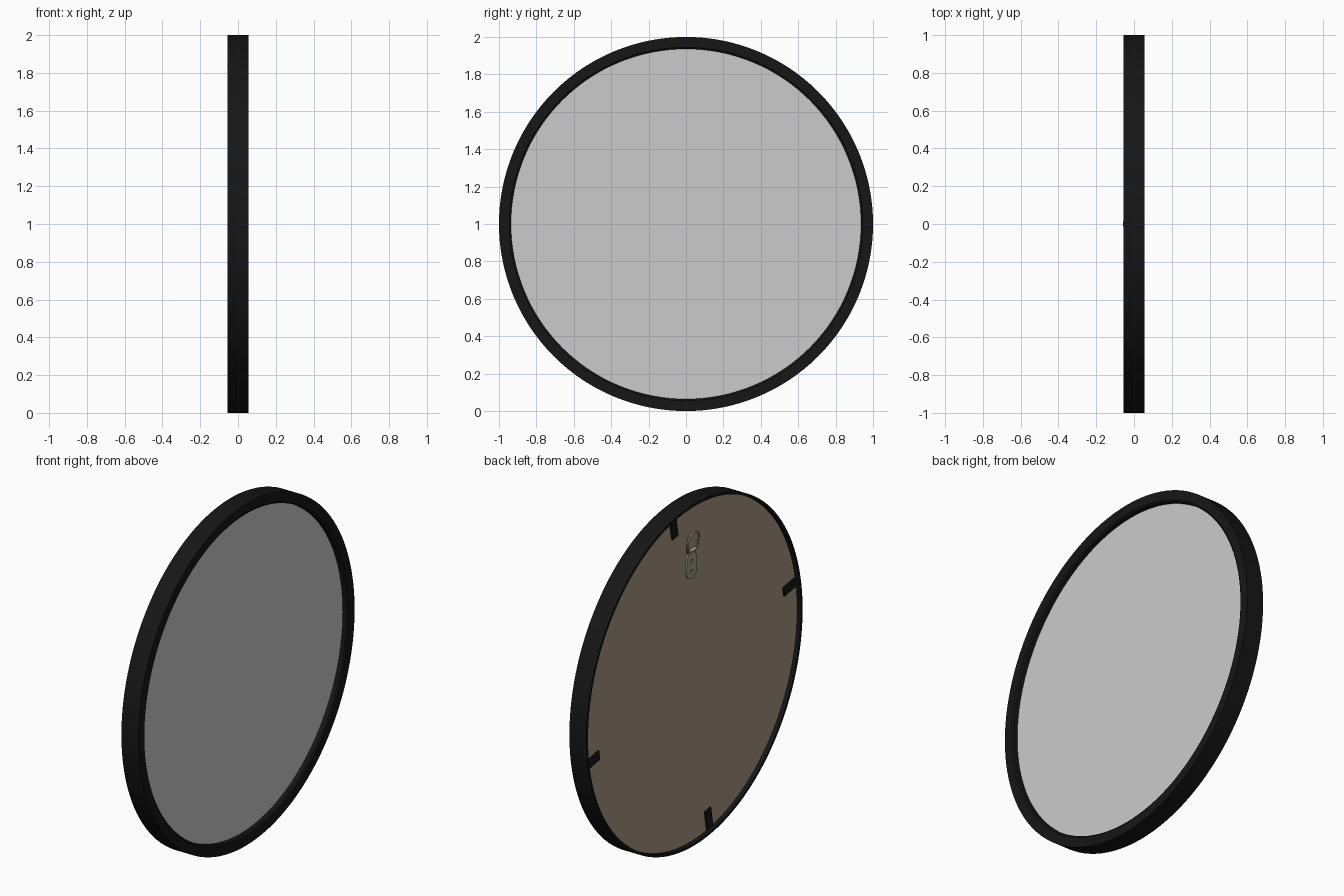
import bpy, bmesh, math
from mathutils import Matrix, Vector

if "Cube" in bpy.data.objects:
    bpy.data.objects.remove(bpy.data.objects["Cube"])

SEG = 128
CZ = 1.0  # height of the mirror centre


def mat(name, rgb):
    m = bpy.data.materials.new(name)
    m.diffuse_color = (*rgb, 1)
    m.use_nodes = True
    m.node_tree.nodes["Principled BSDF"].inputs["Base Color"].default_value = m.diffuse_color
    return m


black = mat("black", (0.008, 0.008, 0.008))
brown = mat("brown_board", (0.40, 0.32, 0.23))
metal = mat("dull_metal", (0.36, 0.36, 0.24))


def finish(bm, name, material=None, smooth=True):
    bmesh.ops.recalc_face_normals(bm, faces=bm.faces)
    me = bpy.data.meshes.new(name)
    bm.to_mesh(me)
    bm.free()
    ob = bpy.data.objects.new(name, me)
    bpy.context.collection.objects.link(ob)
    if material:
        me.materials.append(material)
    if smooth:
        bpy.ops.object.select_all(action='DESELECT')
        bpy.context.view_layer.objects.active = ob
        ob.select_set(True)
        bpy.ops.object.shade_smooth_by_angle(angle=math.radians(30))
    return ob


def lathe_ring(name, profile, material):
    """Spin a closed (radius, x) profile about the x axis."""
    bm = bmesh.new()
    rings = []
    for i in range(SEG):
        a = 2 * math.pi * i / SEG
        rings.append([bm.verts.new((x, r * math.sin(a), CZ + r * math.cos(a))) for r, x in profile])
    n = len(profile)
    for i in range(SEG):
        p, q = rings[i], rings[(i + 1) % SEG]
        for j in range(n):
            k = (j + 1) % n
            bm.faces.new((p[j], p[k], q[k], q[j]))
    return finish(bm, name, material)


def disc(name, radius, x0, x1, material=None):
    bm = bmesh.new()
    m = Matrix.Translation(((x0 + x1) / 2, 0, CZ)) @ Matrix.Rotation(math.pi / 2, 4, 'Y')
    bmesh.ops.create_cone(bm, cap_ends=True, segments=SEG, radius1=radius, radius2=radius,
                          depth=x1 - x0, matrix=m)
    return finish(bm, name, material)


# Frame with front lip, glass and backing board
lathe_ring("frame", [(1.0, -0.055), (1.0, 0.055), (0.945, 0.055), (0.936, 0.048),
                     (0.936, 0.022), (0.985, 0.022), (0.985, -0.055)], black)
disc("mirror_glass", 0.985, 0.0, 0.023)
disc("backing_board", 0.985, -0.03, -0.001, brown)

# Four retaining clips, turned ten degrees off the axes
for i in range(4):
    bm = bmesh.new()
    turn = Matrix.Rotation(math.radians(-10 + 90 * i), 4, 'X')
    m = (Matrix.Translation((-0.034, 0, CZ)) @ turn @ Matrix.Translation((0, 0, 0.925))
         @ Matrix.Diagonal((0.009, 0.055, 0.118, 1)))
    bmesh.ops.create_cube(bm, size=1, matrix=m)
    finish(bm, f"clip_{i + 1}", black, smooth=False)


# Hanger plate: tapered rounded outline with two screw holes
def arc(cy, r, a0, a1, n):
    return [(r * math.cos(a0 + (a1 - a0) * i / n), cy + r * math.sin(a0 + (a1 - a0) * i / n))
            for i in range(n + 1)]


def add_poly(cu, pts):
    sp = cu.splines.new('POLY')
    sp.points.add(len(pts) - 1)
    for p, c in zip(sp.points, pts):
        p.co = (*c, 0, 1) if len(c) == 2 else (*c, 1)
    sp.use_cyclic_u = True


plate = bpy.data.curves.new("hanger_plate", 'CURVE')
plate.dimensions = '2D'
plate.fill_mode = 'BOTH'
plate.extrude = 0.004
add_poly(plate, arc(1.605, 0.048, math.pi, 2 * math.pi, 16) + [(0.045, 1.67), (0.028, 1.725),
                                                              (-0.028, 1.725), (-0.045, 1.67)])
for z in (1.597, 1.655):
    add_poly(plate, arc(z, 0.013, 0, 2 * math.pi * 15 / 16, 15))
plate.materials.append(metal)
ob = bpy.data.objects.new("hanger_plate", plate)
ob.rotation_euler = (math.pi / 2, 0, math.pi / 2)
ob.location.x = -0.034
bpy.context.collection.objects.link(ob)

# Folded barrel that holds the ring
bm = bmesh.new()
bmesh.ops.create_cone(bm, cap_ends=True, segments=20, radius1=0.011, radius2=0.011, depth=0.056,
                      matrix=Matrix.Translation((-0.041, 0, 1.725)) @ Matrix.Rotation(math.pi / 2, 4, 'X'))
finish(bm, "hanger_barrel", metal)

# D-shaped wire ring leaning outwards
ring = bpy.data.curves.new("hanger_ring", 'CURVE')
ring.dimensions = '3D'
ring.bevel_depth = 0.005
ring.bevel_resolution = 3
outline = [(-0.045, 1.722), (0.045, 1.722)] + arc(1.782, 0.052, 0, math.pi, 20)
add_poly(ring, [(-0.041 - (z - 1.722) * 0.1, y, z) for y, z in outline])
for sp in ring.splines:
    sp.use_smooth = True
ring.materials.append(metal)
bpy.context.collection.objects.link(bpy.data.objects.new("hanger_ring", ring))
